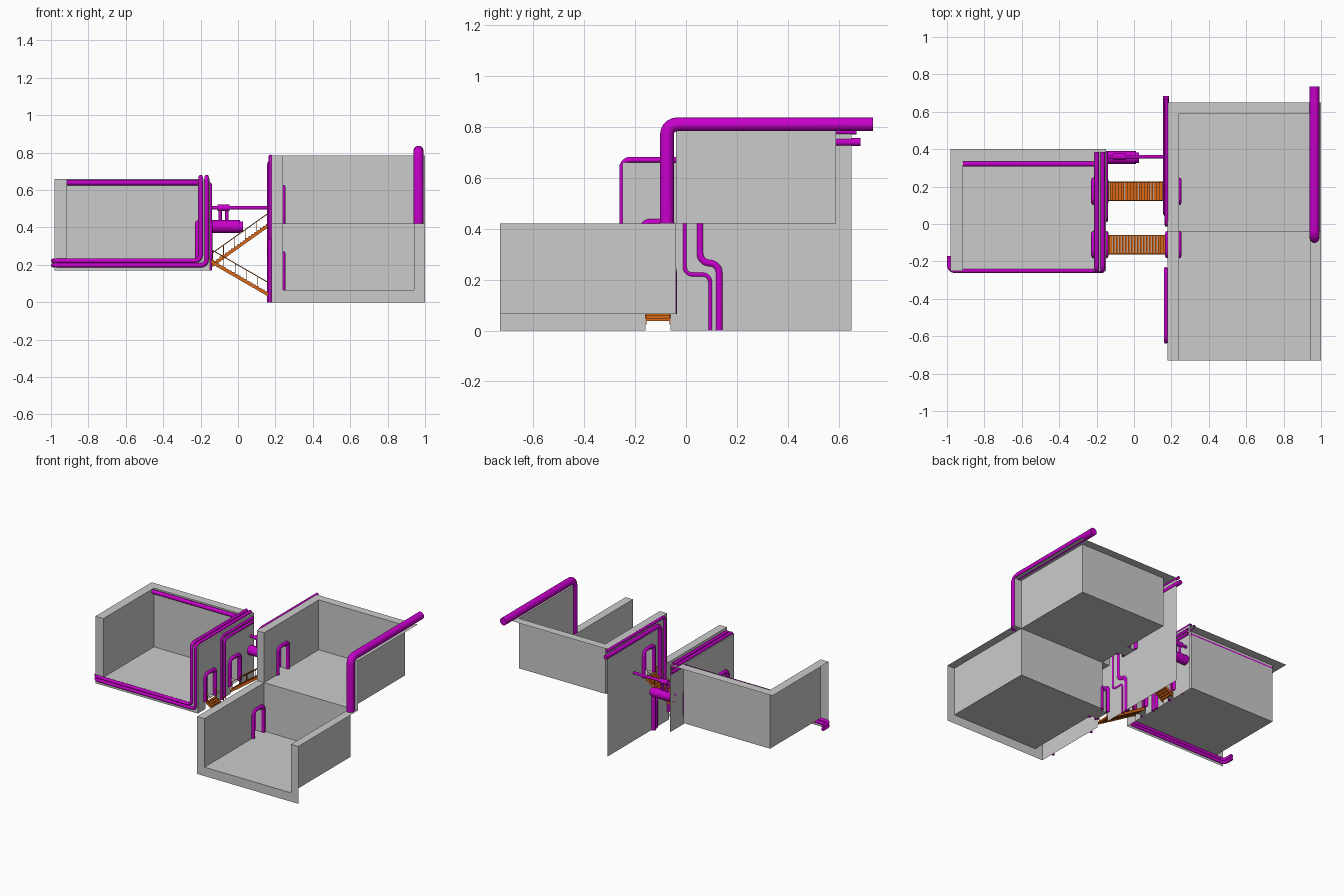
import bpy, bmesh, math
from mathutils import Vector as V

if "Cube" in bpy.data.objects:
    bpy.data.objects.remove(bpy.data.objects["Cube"])


def material(name, col):
    m = bpy.data.materials.new(name)
    m.diffuse_color = (*col, 1)
    m.use_nodes = True
    m.node_tree.nodes["Principled BSDF"].inputs["Base Color"].default_value = m.diffuse_color
    return m


MAGENTA = material("magenta_pipe", (0.58, 0.0, 0.6))
ORANGE = material("orange_stair", (0.7, 0.14, 0.01))


def add_mesh(name, me, mat=None):
    ob = bpy.data.objects.new(name, me)
    bpy.context.collection.objects.link(ob)
    if mat:
        me.materials.clear()
        me.materials.append(mat)
    return ob


def from_bm(name, bm, mat=None):
    me = bpy.data.meshes.new(name)
    bm.to_mesh(me)
    bm.free()
    return add_mesh(name, me, mat)


def face(bm, pts):
    bm.faces.new([bm.verts.new(p) for p in pts])


def rounded(pts, rad, n=5):
    """Polyline with rounded corners."""
    pts = [V(p) for p in pts]
    out = [pts[0]]
    for a, b, c in zip(pts, pts[1:], pts[2:]):
        r = min(rad, (a - b).length * .49, (c - b).length * .49)
        p, q = b + (a - b).normalized() * r, b + (c - b).normalized() * r
        for i in range(n + 1):
            t = i / n
            k = (p + q - 2 * b)                     # quarter arc about p+q-b
            ang = t * math.pi / 2
            out.append(p + q - b - (q - b) * math.cos(ang) - (p - b) * math.sin(ang))
    return out + [pts[-1]]


def pipe(name, pts, r, rad=.03, mat=MAGENTA, res=2):
    cu = bpy.data.curves.new(name, 'CURVE')
    cu.dimensions = '3D'
    cu.bevel_depth, cu.bevel_resolution, cu.use_fill_caps = r, res, True
    pts = rounded(pts, rad)
    sp = cu.splines.new('POLY')
    sp.points.add(len(pts) - 1)
    for p, q in zip(sp.points, pts):
        p.co = (*q, 1)
    tmp = bpy.data.objects.new(name + "_path", cu)
    bpy.context.collection.objects.link(tmp)
    dg = bpy.context.evaluated_depsgraph_get()
    me = bpy.data.meshes.new_from_object(tmp.evaluated_get(dg))
    bpy.data.objects.remove(tmp)
    ob = add_mesh(name, me, mat)
    bpy.context.view_layer.objects.active = ob
    bpy.ops.object.select_all(action='DESELECT')
    ob.select_set(True)
    bpy.ops.object.shade_smooth_by_angle(angle=math.radians(50))
    return ob


DW, DH = .05, .185      # door half width, height above floor
D1, D2 = -.11, .175     # door centres


def door_notch(y, z0, zt):
    return [(y - DW, z0), (y - DW, zt - .025), (y - DW + .025, zt),
            (y + DW - .025, zt), (y + DW, zt - .025), (y + DW, z0)]


def wall(bm, x, y0, y1, z0, z1, floor, doors):
    """Wall plane across x with doorways cut from its lower edge."""
    pts = [(y0, z0)]
    for d in doors:
        pts += door_notch(d, z0, floor + DH)
    pts += [(y1, z0), (y1, z1), (y0, z1)]
    face(bm, [(x, y, z) for y, z in pts])


def room(name, xs, ys, zs, doors):
    """Open room: inner shell, flat rim, street wall with doorways."""
    a, b, c, d = xs         # street face, inner street wall, inner far wall, far rim
    y0, y1, y2 = ys         # front, inner back wall, back rim
    z0, f, t = zs           # base, floor, top
    bm = bmesh.new()
    wall(bm, a, y0, y2, z0, t, f, doors)
    wall(bm, b, y0, y1, f, t, f, doors)
    face(bm, [(b, y0, f), (c, y0, f), (c, y1, f), (b, y1, f)])
    face(bm, [(c, y0, f), (c, y1, f), (c, y1, t), (c, y0, t)])
    face(bm, [(b, y1, f), (c, y1, f), (c, y1, t), (b, y1, t)])
    # top rim
    for p, q in ((a, b), (c, d)):
        face(bm, [(p, y0, t), (q, y0, t), (q, y2, t), (p, y2, t)])
        face(bm, [(p, y0, z0), (q, y0, z0), (q, y0, t), (p, y0, t)])
    if y2 > y1:
        face(bm, [(b, y1, t), (c, y1, t), (c, y2, t), (b, y2, t)])
    # floor edge
    if f > z0:
        face(bm, [(b, y0, z0), (c, y0, z0), (c, y0, f), (b, y0, f)])
    # door reveals
    for dd in doors:
        n = door_notch(dd, f, f + DH)
        for (p, u), (q, w) in zip(n, n[1:]):
            face(bm, [(a, p, u), (b, p, u), (b, q, w), (a, q, w)])
        face(bm, [(a, dd - DW, f), (b, dd - DW, f), (b, dd + DW, f), (a, dd + DW, f)])
    bmesh.ops.remove_doubles(bm, verts=bm.verts, dist=1e-5)
    bmesh.ops.recalc_face_normals(bm, faces=bm.faces)
    from_bm(name, bm)
    # door frames on both wall faces
    for i, dd in enumerate(doors):
        for side, x in (("outer", a), ("inner", b)):
            h, w = f + .195, .06
            pipe(f"{name}_door_frame_{side}_{i}",
                 [(x, dd - w, f), (x, dd - w, h), (x, dd + w, h), (x, dd + w, f)], .014)


room("left_room", (-.15, -.215, -.915, -.98), (-.25, .335, .40), (.17, .23, .66), (D1, D2))
room("lower_room", (.18, .24, .94, 1.0), (-.73, -.04, -.04), (0, .065, .42), (D1,))
room("upper_room", (.18, .24, .94, 1.0), (-.04, .59, .65), (.42, .42, .785), (D2,))

# street wall below the upper room
bm = bmesh.new()
face(bm, [(.18, -.04, 0), (.18, .65, 0), (.18, .65, .42), (.18, -.04, .42)])
from_bm("street_wall_base", bm)

# pipes wrapping the left room
for i, (x, z) in enumerate(((-.20, .222), (-.168, .198))):
    pipe(f"left_room_wrap_pipe_{i}", [(-.988, -.17, z), (-.988, -.25, z), (x, -.25, z),
                                      (x, -.25, .67), (x, .385, .67)], .012)
pipe("left_room_back_pipe", [(-.915, .322, .64), (-.215, .322, .64)], .015)
for i, (y, z) in enumerate(((.02, .63), (.055, .60))):
    pipe(f"left_street_pipe_{i}", [(-.15, y, .17), (-.15, y, z), (-.15, .385, z)], .011)

# pipes on the right street wall
pipe("street_pipe_thick", [(.172, .685, .74), (.172, .055, .74), (.172, .055, .265),
                           (.172, .13, .265), (.172, .13, 0)], .016, .04)
pipe("street_pipe_thin", [(.174, .67, .78), (.174, -.005, .78), (.174, -.005, .22),
                          (.174, .095, .22), (.174, .095, 0)], .01)
pipe("lower_street_pipe", [(.17, -.63, 0), (.17, -.63, .33), (.17, -.24, .33), (.17, -.24, 0)], .01)

# large roof pipe
pipe("roof_pipe", [(.965, -.075, .42), (.965, -.075, .81), (.965, .735, .81)], .027, .04, res=4)

# bridge pipe with hanging tank
pipe("bridge_pipe", [(-.15, .36, .505), (.17, .36, .505)], .01)
pipe("bridge_pipe_collar", [(-.11, .36, .505), (-.045, .36, .505)], .018)
pipe("tank", [(-.15, .355, .405), (.01, .355, .405)], .034, res=4)
pipe("tank_cap", [(.01, .355, .405), (.028, .355, .405)], .028, res=4)
for i, x in enumerate((-.095, -.06)):
    pipe(f"tank_hanger_{i}", [(x, .358, .42), (x, .358, .505)], .009)


def box(bm, lo, hi):
    vs = bmesh.ops.create_cube(bm, size=1)["verts"]
    for v in vs:
        v.co = V([lo[k] + (v.co[k] + .5) * (hi[k] - lo[k]) for k in range(3)])


def stair(name, y, x0, z0, x1, z1, n=20):
    bm = bmesh.new()
    dx, dz = (x1 - x0) / n, (z1 - z0) / n
    # treads
    for i in range(n):
        x, z = x0 + i * dx, z0 + (i + .5) * dz
        box(bm, (x, y - .05, z - .012), (x + dx * .96, y + .05, z))
    # stringers
    for s in (-.052, .046):
        for p, q in ((-.022, -.002),):
            vs = [bm.verts.new((x, y + s + o, z + h)) for o in (0, .006)
                  for x, z, h in ((x0, z0, p), (x1, z1, p), (x1, z1, q), (x0, z0, q))]
            for idx in ((0, 1, 2, 3), (7, 6, 5, 4), (0, 4, 5, 1), (1, 5, 6, 2), (2, 6, 7, 3), (3, 7, 4, 0)):
                bm.faces.new([vs[k] for k in idx])
    # railing posts
    for s in (-.05, .05):
        for i in range(6):
            t = .03 + i * .188
            x, z = x0 + (x1 - x0) * t, z0 + (z1 - z0) * t
            box(bm, (x - .0015, y + s - .0015, z - .01), (x + .0015, y + s + .0015, z + .052))
    bmesh.ops.recalc_face_normals(bm, faces=bm.faces)
    from_bm(name, bm, ORANGE)
    for k, s in enumerate((-.05, .05)):
        pipe(f"{name}_rail_{k}", [(x0, y + s, z0 + .053), (x1, y + s, z1 + .053)], .0025, mat=ORANGE, res=0)


stair("stair_down", D1, -.145, .23, .175, .045)
stair("stair_up", D2, -.145, .205, .165, .425)
